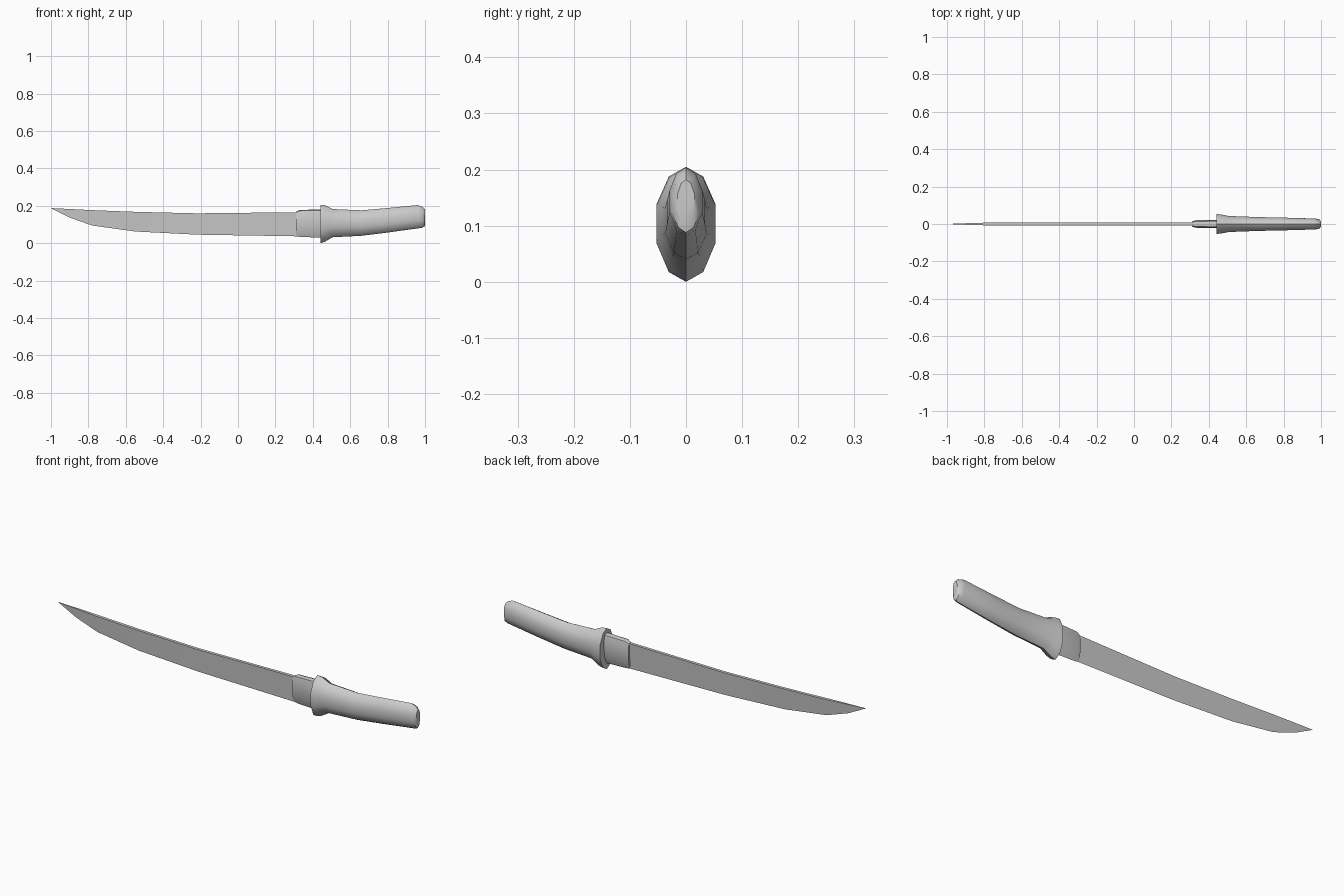
import bpy, bmesh, math

if "Cube" in bpy.data.objects:
    bpy.data.objects.remove(bpy.data.objects["Cube"])


def loft(name, section, stations, angle=40):
    """Skin a section (y -1..1, z 0..1) through stations (x, z_low, z_high, half_width, lean)."""
    bm = bmesh.new()
    rings = []
    for x, lo, hi, w, lean in stations:
        rings.append([bm.verts.new((x + lean * (v - 0.5), u * w, lo + v * (hi - lo)))
                      for u, v in section])
    n = len(section)
    for a, b in zip(rings, rings[1:]):
        for i in range(n):
            j = (i + 1) % n
            bm.faces.new((a[i], a[j], b[j], b[i]))
    bm.faces.new(rings[0])
    bm.faces.new(rings[-1])
    bmesh.ops.remove_doubles(bm, verts=bm.verts, dist=0.0002)
    bmesh.ops.recalc_face_normals(bm, faces=bm.faces)
    mesh = bpy.data.meshes.new(name)
    bm.to_mesh(mesh)
    bm.free()
    ob = bpy.data.objects.new(name, mesh)
    bpy.context.collection.objects.link(ob)
    bpy.ops.object.select_all(action='DESELECT')
    ob.select_set(True)
    bpy.context.view_layer.objects.active = ob
    bpy.ops.object.shade_smooth_by_angle(angle=math.radians(angle))
    return ob


def mirrored(bottom, side, top):
    """Close a half section by mirroring its side points."""
    return bottom + side + top + [(-u, v) for u, v in reversed(side)]


# Blade: wedge with a flat spine and a sharp lower edge
wedge = [(0, 0), (1, 1), (-1, 1)]
loft("blade", wedge, [
    (-1.0, 0.188, 0.188, 0.0, 0),
    (-0.9, 0.137, 0.183, 0.004, 0),
    (-0.78, 0.095, 0.177, 0.0075, 0),
    (-0.55, 0.063, 0.168, 0.0075, 0),
    (-0.22, 0.046, 0.160, 0.0075, 0),
    (0.33, 0.037, 0.166, 0.0075, 0),
])

# Collar: wedge-shaped sleeve around the blade root
sleeve = mirrored([(0, 0)], [(0.8, 0.25), (1, 0.75), (0.7, 0.97)], [(0, 1)])
loft("collar", sleeve, [
    (0.31, 0.038, 0.168, 0.014, 0),
    (0.33, 0.034, 0.178, 0.020, 0),
    (0.45, 0.030, 0.181, 0.022, 0),
])

# Guard and grip: ten-sided oval flowing from the flared guard to the rounded pommel
oval = mirrored([(0, 0)], [(0.58, 0.085), (1, 0.34), (1, 0.67), (0.58, 0.915)], [(0, 1)])
loft("guard_and_grip", oval, [
    (0.44, 0.0, 0.205, 0.053, 0),
    (0.465, 0.008, 0.203, 0.051, 0),
    (0.505, 0.032, 0.183, 0.043, 0),
    (0.66, 0.040, 0.176, 0.037, 0),
    (0.80, 0.058, 0.188, 0.034, -0.01),
    (0.97, 0.082, 0.204, 0.029, -0.02),
    (0.99, 0.088, 0.197, 0.024, -0.014),
    (1.0, 0.105, 0.182, 0.015, 0),
])
